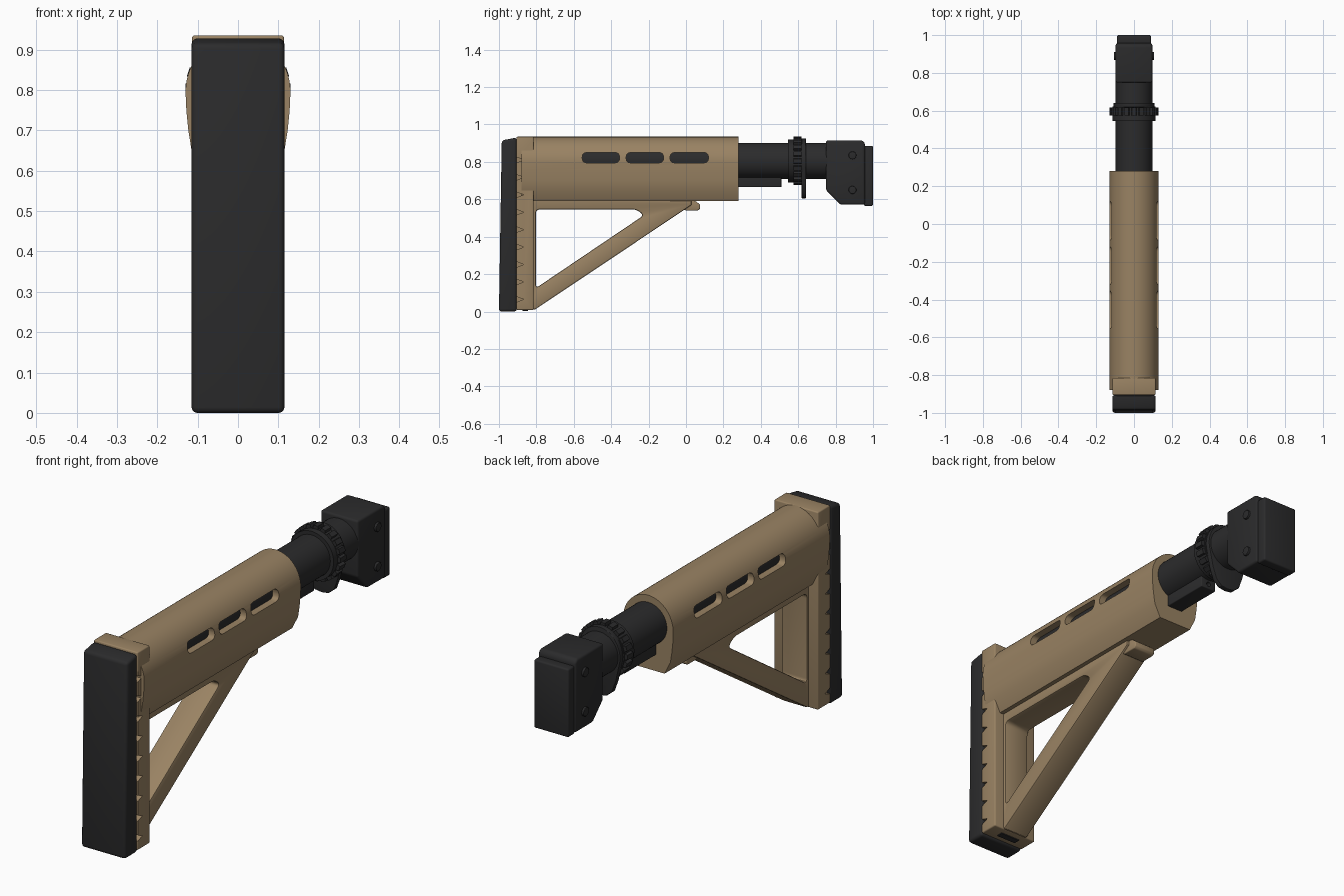
import bpy, bmesh, math
from mathutils import Vector

if "Cube" in bpy.data.objects:
    bpy.data.objects.remove(bpy.data.objects["Cube"])


def material(name, rgb):
    m = bpy.data.materials.new(name)
    m.diffuse_color = (*rgb, 1)
    m.use_nodes = True
    m.node_tree.nodes["Principled BSDF"].inputs["Base Color"].default_value = m.diffuse_color
    return m


TAN = material("tan polymer", (0.32, 0.225, 0.125))
BLACK = material("black metal", (0.024, 0.024, 0.025))


def extrude(name, pts, axis, a, b, mat, bevel=0.0):
    """Extrude a profile: axis 'x' takes (y, z) points, axis 'y' takes (x, z)."""
    place = (lambda p, t: (t, p[0], p[1])) if axis == 'x' else (lambda p, t: (p[0], t, p[1]))
    bm = bmesh.new()
    lo = [bm.verts.new(place(p, a)) for p in pts]
    hi = [bm.verts.new(place(p, b)) for p in pts]
    bm.faces.new(lo)
    bm.faces.new(hi[::-1])
    n = len(pts)
    for i in range(n):
        j = (i + 1) % n
        bm.faces.new((lo[i], hi[i], hi[j], lo[j]))
    bmesh.ops.recalc_face_normals(bm, faces=bm.faces)
    me = bpy.data.meshes.new(name)
    bm.to_mesh(me)
    bm.free()
    ob = bpy.data.objects.new(name, me)
    bpy.context.collection.objects.link(ob)
    me.materials.append(mat)
    if bevel:
        m = ob.modifiers.new("bevel", 'BEVEL')
        m.width, m.segments, m.limit_method, m.angle_limit = bevel, 3, 'ANGLE', math.radians(40)
        apply(ob, m)
    return ob


def activate(ob):
    bpy.ops.object.select_all(action='DESELECT')
    ob.select_set(True)
    bpy.context.view_layer.objects.active = ob


def apply(ob, mod):
    activate(ob)
    bpy.ops.object.modifier_apply(modifier=mod.name)


def cut(ob, cutter):
    m = ob.modifiers.new("cut", 'BOOLEAN')
    m.operation, m.solver, m.object = 'DIFFERENCE', 'EXACT', cutter
    apply(ob, m)
    bpy.data.objects.remove(cutter)


def rect(u0, u1, v0, v1):
    return [(u0, v0), (u1, v0), (u1, v1), (u0, v1)]


def rounded(pts, r, seg=6):
    """Round every corner of a polygon with a quadratic curve."""
    out = []
    for i, p in enumerate(pts):
        p = Vector(p)
        d0, d1 = Vector(pts[i - 1]) - p, Vector(pts[(i + 1) % len(pts)]) - p
        a, b = p + d0.normalized() * r, p + d1.normalized() * r
        for k in range(seg + 1):
            t = k / seg
            out.append(tuple(a * (1 - t) ** 2 + p * 2 * t * (1 - t) + b * t * t))
    return out


def ring(cu, cv, r, n=48):
    return [(cu + r * math.cos(2 * math.pi * i / n), cv + r * math.sin(2 * math.pi * i / n)) for i in range(n)]


TUBE_Z = 0.805

# Rubber butt pad, slightly tilted at the top
extrude("butt_pad", [(-1, 0), (-0.905, 0), (-0.905, 0.93), (-0.985, 0.915)], 'x', -0.115, 0.115, BLACK, 0.014)

# Butt plate with triangular notches down both sides
plate = extrude("butt_plate", rect(-0.906, -0.815, 0.008, 0.935), 'x', -0.114, 0.114, TAN, 0.006)
for i in range(9):
    z = 0.065 + i * 0.0932
    for s in (-1, 1):
        cut(plate, extrude("notch_cutter", [(-0.92, z - 0.02), (-0.92, z + 0.02), (-0.868, z)],
                           'x', s * 0.085, s * 0.14, TAN))

# Sling slots on the bottom and top of the plate
extrude("sling_slot", rounded(rect(-0.05, 0.05, 0.004, 0.010), 0.002), 'y', -0.875, -0.845, BLACK)

# Main body shell: round top, tapered lower sides, flat bottom
half = [(0.13 * math.cos(math.radians(a)), 0.795 + 0.14 * math.sin(math.radians(a))) for a in range(0, 90, 6)]
lower = [(0.085, 0.59), (0.115, 0.65), (0.123, 0.70), (0.128, 0.75)]
right = lower + half
section = right + [(0, 0.935)] + [(-x, z) for x, z in reversed(right)]
body = extrude("stock_body", section, 'y', -0.88, 0.28, TAN)
for y0, y1 in ((-0.555, -0.355), (-0.32, -0.12), (-0.085, 0.12)):
    cut(body, extrude("slot_cutter", rounded(rect(y0, y1, 0.795, 0.85), 0.026), 'x', -0.2, 0.2, TAN))

# Triangular frame under the body
frame = extrude("strut_frame", [(-0.83, 0.01), (-0.808, 0.01), (0.03, 0.57), (0.03, 0.60), (-0.83, 0.60)],
                'x', -0.065, 0.065, TAN)
hole = rounded([(-0.803, 0.125), (-0.225, 0.515), (-0.265, 0.546), (-0.803, 0.546)], 0.024)
cut(frame, extrude("frame_cutter", hole, 'x', -0.2, 0.2, TAN))
m = frame.modifiers.new("bevel", 'BEVEL')
m.width, m.segments, m.limit_method, m.angle_limit = 0.008, 2, 'ANGLE', math.radians(60)
apply(frame, m)

# Adjustment latch
extrude("latch", [(-0.04, 0.56), (0.0, 0.54), (0.065, 0.54), (0.075, 0.55), (0.075, 0.572), (0.045, 0.595), (-0.04, 0.595)],
        'x', -0.055, 0.055, TAN, 0.005)

# Buffer tube and its lower guide rail
extrude("buffer_tube", ring(0, TUBE_Z, 0.097), 'y', -0.70, 0.78, BLACK)
rail = extrude("guide_rail", rect(-0.04, 0.04, 0.665, 0.74), 'y', 0.10, 0.51, BLACK, 0.004)
cut(rail, extrude("hole_cutter", ring(0, 0.688, 0.011, 16), 'y', 0.48, 0.55, BLACK))

# Castle nut: plain collar and notched ring
extrude("nut_collar", ring(0, TUBE_Z, 0.114), 'y', 0.545, 0.622, BLACK)
teeth = []
for i in range(20):
    for da, r in ((-6.5, 0.116), (-5, 0.13), (5, 0.13), (6.5, 0.116)):
        a = math.radians(i * 18 + da)
        teeth.append((r * math.cos(a), TUBE_Z + r * math.sin(a)))
extrude("nut_teeth", teeth, 'y', 0.574, 0.617, BLACK)

# Receiver end plate with a rounded lower lobe
lobe = [(0.108 * math.cos(math.radians(a)), TUBE_Z + 0.12 * math.sin(math.radians(a))) for a in range(-20, 201, 10)]
lobe += [(-0.085, 0.69), (-0.065, 0.635), (-0.035, 0.61), (0, 0.605), (0.035, 0.61), (0.065, 0.635), (0.085, 0.69)]
extrude("end_plate", lobe, 'y', 0.618, 0.641, BLACK, 0.003)

# Folding adapter block with sloped lower corner
extrude("adapter_block", [(0.748, 0.65), (0.825, 0.572), (0.957, 0.572), (0.957, 0.90), (0.943, 0.915), (0.748, 0.915)],
        'x', -0.097, 0.097, BLACK, 0.022)

# Mounting plate at the far end
extrude("mount_plate", rect(0.95, 1.0, 0.565, 0.885), 'x', -0.09, 0.09, BLACK, 0.008)

# Adapter bolts on both sides
for i, z in enumerate((0.65, 0.835)):
    extrude(f"bolt_{i + 1}", ring(0.89, z, 0.021, 20), 'x', -0.107, 0.107, BLACK, 0.003)

# Smooth shading with sharp edges kept
for ob in list(bpy.context.scene.objects):
    activate(ob)
    bpy.ops.object.shade_smooth_by_angle(angle=math.radians(30))
